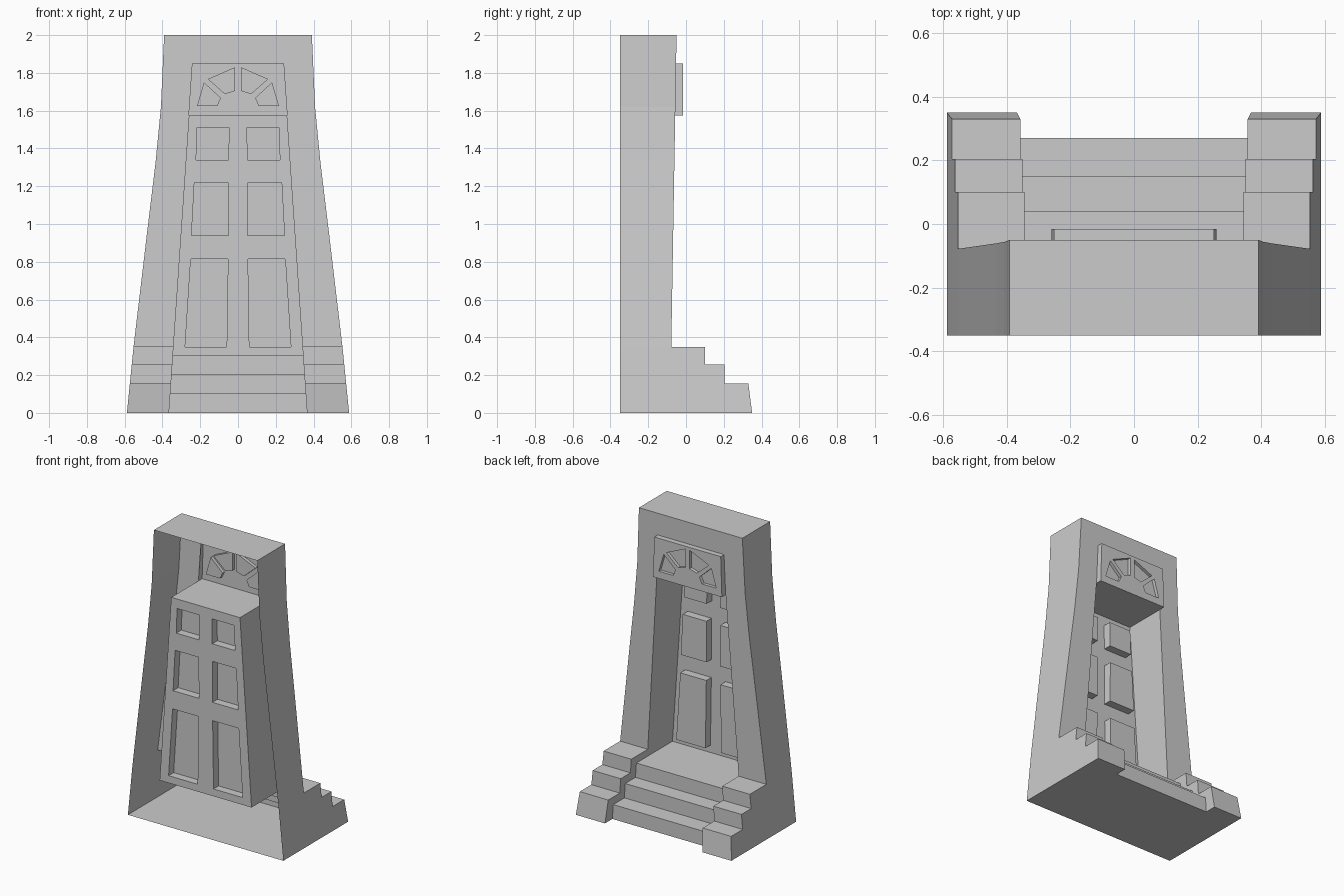
import bpy, bmesh

if "Cube" in bpy.data.objects:
    bpy.data.objects.remove(bpy.data.objects["Cube"])

BACK, LINTEL, TOP = -0.35, 1.575, 2.0
OUTER = [(0, .588), (.35, .553), (.95, .482), (1.33, .436), (1.62, .408), (2.0, .391)]


def outer(z):
    """Half width of the whole doorway at height z."""
    for (z0, x0), (z1, x1) in zip(OUTER, OUTER[1:]):
        if z <= z1:
            return x0 + (x1 - x0) * (z - z0) / (z1 - z0)
    return OUTER[-1][1]


def inner(z):
    """Half width of the opening at height z."""
    return .368 - .108 * z / LINTEL


def front(z):
    """Depth of the leaning front face at height z."""
    return -.05 - .028 * (TOP - z) / 1.65


def face(bm, pts):
    return bm.faces.new([bm.verts.new(p) for p in pts])


def walls(bm, pts, dy):
    """Side walls of a pressed shape; returns the moved outline."""
    moved = [(x, y + dy, z) for x, y, z in pts]
    for i in range(len(pts)):
        j = (i + 1) % len(pts)
        face(bm, [pts[i], pts[j], moved[j], moved[i]])
    return moved


def finish(bm, name, mirror=False):
    bmesh.ops.remove_doubles(bm, verts=bm.verts, dist=.0005)
    bmesh.ops.recalc_face_normals(bm, faces=bm.faces)
    bm.normal_update()
    if sum(f.normal.y * f.calc_area() for f in bm.faces) < 0:
        bmesh.ops.reverse_faces(bm, faces=bm.faces)
    me = bpy.data.meshes.new(name)
    bm.to_mesh(me)
    bm.free()
    ob = bpy.data.objects.new(name, me)
    bpy.context.collection.objects.link(ob)
    if mirror:
        m = ob.modifiers.new("Mirror", 'MIRROR')
        m.use_clip = True
    return ob


# Stepped profiles in (y, z): stone side blocks and centre stairs
blocks = [(.35, 0), (.33, .155), (.205, .155), (.205, .255), (.10, .255), (.10, .35), (front(.35), .35)]
stairs = [(.27, 0), (.27, .1), (.15, .1), (.15, .2), (.04, .2), (.04, .3), (BACK, .3)]

# Surround: one half, mirrored, open at the back
bm = bmesh.new()
for (y0, z0), (y1, z1) in zip(blocks, blocks[1:]):
    face(bm, [(inner(z0), y0, z0), (outer(z0), y0, z0), (outer(z1), y1, z1), (inner(z1), y1, z1)])
    if z1 > z0:
        face(bm, [(outer(z0), BACK, z0), (outer(z0), y0, z0), (outer(z1), y1, z1), (outer(z1), BACK, z1)])
levels = [.35, .95, 1.33, LINTEL, 1.62, 1.85, TOP]
for z0, z1 in zip(levels, levels[1:]):
    a, b = front(z0), front(z1)
    face(bm, [(inner(z0), a, z0), (outer(z0), a, z0), (outer(z1), b, z1), (inner(z1), b, z1)])
    face(bm, [(outer(z0), BACK, z0), (outer(z0), a, z0), (outer(z1), b, z1), (outer(z1), BACK, z1)])
face(bm, [(0, front(1.85), 1.85), (inner(1.85), front(1.85), 1.85),
          (inner(TOP), front(TOP), TOP), (0, front(TOP), TOP)])
# roof, floor and jamb
face(bm, [(0, BACK, TOP), (outer(TOP), BACK, TOP), (outer(TOP), front(TOP), TOP),
          (inner(TOP), front(TOP), TOP), (0, front(TOP), TOP)])
face(bm, [(0, BACK, 0), (outer(0), BACK, 0), (outer(0), .35, 0), (inner(0), .35, 0), (inner(0), .27, 0), (0, .27, 0)])
jamb = blocks + [(front(LINTEL), LINTEL), (BACK, LINTEL)] + stairs[::-1]
face(bm, [(inner(z), y, z) for y, z in jamb])
finish(bm, "door_surround", True)

# Centre stairs and landing
bm = bmesh.new()
for (y0, z0), (y1, z1) in zip(stairs, stairs[1:]):
    face(bm, [(-inner(z0), y0, z0), (inner(z0), y0, z0), (inner(z1), y1, z1), (-inner(z1), y1, z1)])
finish(bm, "stairs")

# Door with six raised panels, hollow behind
bm = bmesh.new()
rows = [(.30, .06, .285), (.35, .06, .280), (.815, .053, .250), (.94, .051, .246),
        (1.22, .053, .231), (1.34, .05, .222), (1.51, .048, .216), (LINTEL, .048, .212)]
for r, ((z0, a0, b0), (z1, a1, b1)) in enumerate(zip(rows, rows[1:])):
    low = [-inner(z0), -b0, -a0, a0, b0, inner(z0)]
    high = [-inner(z1), -b1, -a1, a1, b1, inner(z1)]
    for c in range(5):
        pts = [(low[c], BACK, z0), (low[c + 1], BACK, z0), (high[c + 1], BACK, z1), (high[c], BACK, z1)]
        if r % 2 and c % 2:
            pts = walls(bm, pts, .055)
        face(bm, pts)
finish(bm, "panelled_door")

# Fanlight: raised board with four recessed panes, and the lintel below
bm = bmesh.new()
F = -.016
panes = [[(.18, 1.75), (.09, 1.667), (.11, 1.625), (.217, 1.625)],
         [(.16, 1.767), (.016, 1.83), (.016, 1.704), (.07, 1.688)]]
w0, w1 = inner(LINTEL), inner(1.85) + .01
board = [(-w0, F, LINTEL), (w0, F, LINTEL), (w1, F, 1.85), (-w1, F, 1.85)]
holes = [[(s * x, F, z) for x, z in p] for p in panes for s in (-1, 1)]
edges = []
for loop in [board] + holes:
    vs = [bm.verts.new(p) for p in loop]
    edges += [bm.edges.new((vs[i - 1], vs[i])) for i in range(len(vs))]
bmesh.ops.triangle_fill(bm, edges=edges, use_beauty=True, use_dissolve=False)
for h in holes:
    face(bm, walls(bm, h, -.022))
for i in (1, 2, 3):
    p, q = board[i], board[(i + 1) % 4]
    face(bm, [p, q, (q[0], front(q[2]), q[2]), (p[0], front(p[2]), p[2])]) if i != 0 else None
face(bm, [(-w0, BACK, LINTEL), (w0, BACK, LINTEL), (w0, F, LINTEL), (-w0, F, LINTEL)])
finish(bm, "fanlight_and_lintel")
